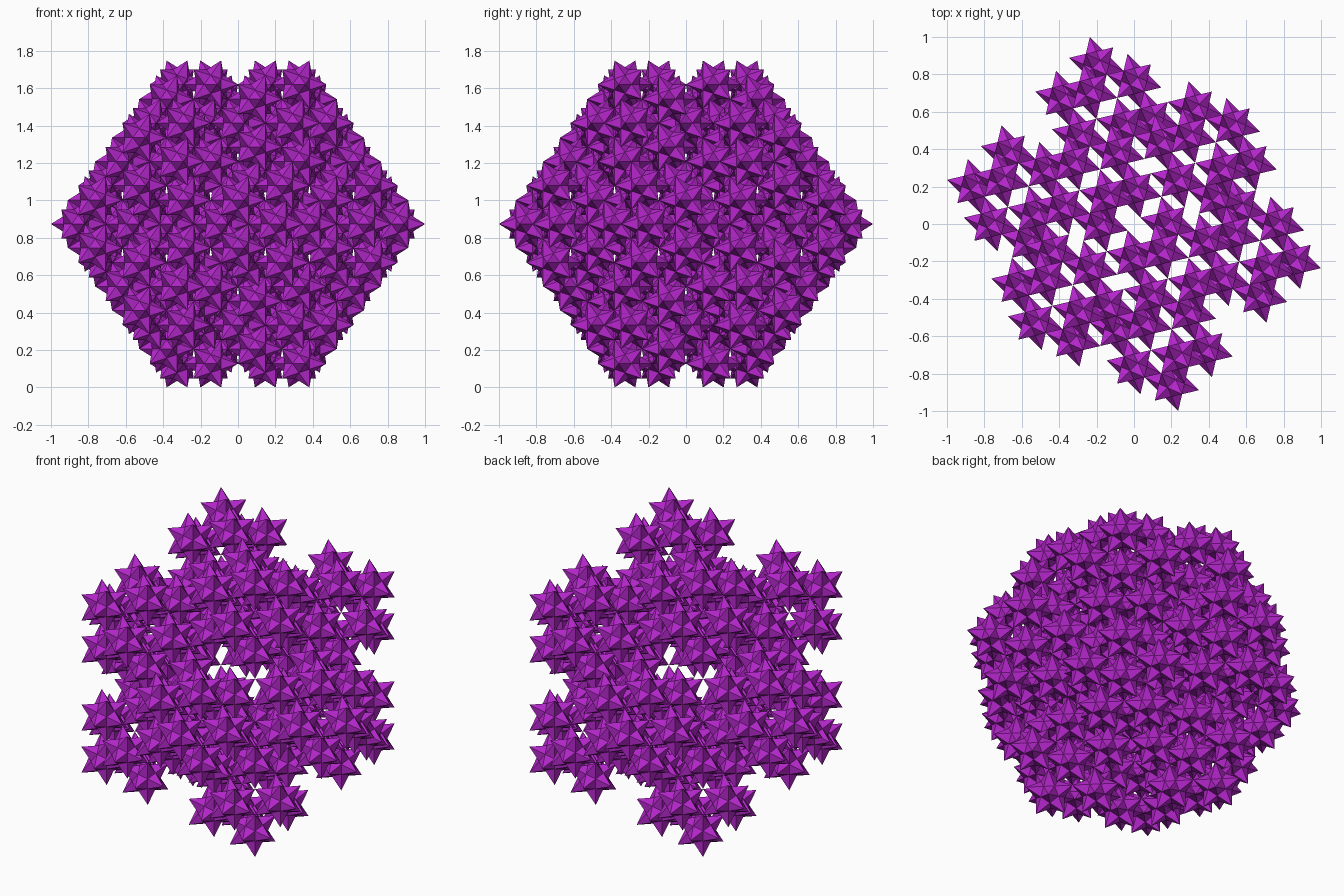
import bpy, bmesh, math
from mathutils import Vector, Matrix

if "Cube" in bpy.data.objects:
    bpy.data.objects.remove(bpy.data.objects["Cube"])

PHI = (1 + math.sqrt(5)) / 2
K = 1 / PHI**2                                   # shrink per level, so neighbouring tips touch
R = math.sqrt(2) * math.sqrt(1 + PHI**2) / (1 + PHI)   # overall tip radius, width = 2
CORE = 0.56278                                   # core corner radius / spike tip radius

# Twelve icosahedral directions, turned 45 degrees about z
turn = Matrix.Rotation(math.radians(45), 3, 'Z')
dirs = []
for a in (-1, 1):
    for b in (-PHI, PHI):
        dirs += [turn @ Vector(v).normalized() for v in ((a, b, 0), (0, a, b), (b, 0, a))]

purple = bpy.data.materials.new("purple")
purple.diffuse_color = (0.46, 0.02, 0.60, 1)
purple.use_nodes = True
purple.node_tree.nodes["Principled BSDF"].inputs["Base Color"].default_value = purple.diffuse_color


def add_star(bm, centre, radius):
    """Twelve five-sided spikes on a dodecahedral core."""
    for d in dirs:
        side = d.orthogonal().normalized()
        up = d.cross(side)
        ring = [n for n in dirs if 0.1 < n.dot(d) < 0.9]
        ring.sort(key=lambda n: math.atan2(n.dot(up), n.dot(side)))
        base = [bm.verts.new(centre + (d + ring[i] + ring[(i + 1) % 5]).normalized() * radius * CORE)
                for i in range(5)]
        tip = bm.verts.new(centre + d * radius)
        for i in range(5):
            bm.faces.new((tip, base[i], base[(i + 1) % 5]))


# One cluster: twelve stars around an empty middle
bm = bmesh.new()
for d in dirs:
    star = bmesh.new()
    add_star(star, d * R * K * (1 - K), R * K * K)
    bmesh.ops.remove_doubles(star, verts=star.verts, dist=1e-5)
    bmesh.ops.recalc_face_normals(star, faces=star.faces)
    part = bpy.data.meshes.new("star_part")
    star.to_mesh(part)
    star.free()
    bm.from_mesh(part)
    bpy.data.meshes.remove(part)
cluster = bpy.data.meshes.new("star_cluster")
bm.to_mesh(cluster)
bm.free()
cluster.materials.append(purple)

# Twelve clusters, arranged the same way one level up
lift = Vector((0, 0, R * PHI / math.sqrt(1 + PHI**2)))
for i, d in enumerate(dirs):
    ob = bpy.data.objects.new(f"star_cluster_{i + 1}", cluster)
    ob.location = d * R * (1 - K) + lift
    bpy.context.collection.objects.link(ob)
